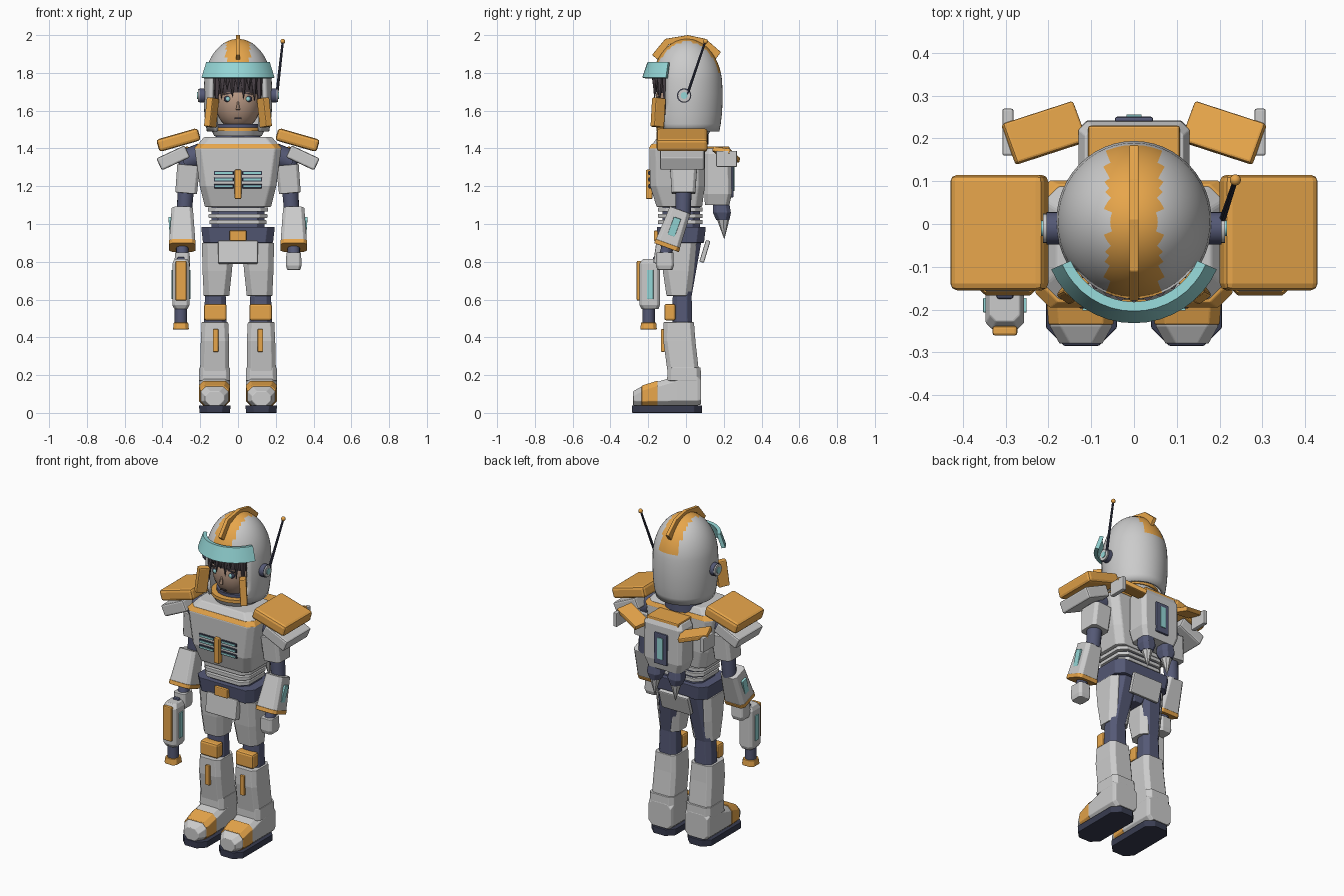
import bpy, bmesh, math
from mathutils import Vector, Matrix, Euler

COL = {'orange': (0.8, 0.38, 0.07), 'teal': (0.3, 0.68, 0.68), 'blue': (0.09, 0.1, 0.18),
       'dark': (0.04, 0.045, 0.08), 'skin': (0.5, 0.33, 0.24), 'hair': (0.07, 0.055, 0.065)}
MATS = {}
for key, rgb in COL.items():
    MATS[key] = bpy.data.materials.new(key)
    MATS[key].diffuse_color = (*rgb, 1)
R = math.radians


def finish(name, bm, mat=None, loc=(0, 0, 0), rot=(0, 0, 0), bevel=0, smooth=False):
    bmesh.ops.recalc_face_normals(bm, faces=bm.faces)
    bm.transform(Matrix.Translation(loc) @ Euler([R(a) for a in rot]).to_matrix().to_4x4())
    me = bpy.data.meshes.new(name)
    bm.to_mesh(me)
    bm.free()
    ob = bpy.data.objects.new(name, me)
    bpy.context.collection.objects.link(ob)
    if mat:
        me.materials.append(MATS[mat])
    if bevel:
        m = ob.modifiers.new('bevel', 'BEVEL')
        m.width, m.segments = bevel, 2
    if smooth:
        bpy.ops.object.select_all(action='DESELECT')
        ob.select_set(True)
        bpy.context.view_layer.objects.active = ob
        bpy.ops.object.shade_smooth_by_angle(angle=R(35))
    return ob


def box(name, loc, size, mat=None, rot=(0, 0, 0), bevel=0.006):
    bm = bmesh.new()
    bmesh.ops.create_cube(bm, size=1, matrix=Matrix.Diagonal((*size, 1)))
    return finish(name, bm, mat, loc, rot, bevel)


def loft(name, secs, mat=None, c=0.02, loc=(0, 0, 0), rot=(0, 0, 0), bevel=0.003):
    # sections (x, y, z, width, depth) with chamfered corners
    bm = bmesh.new()
    rings = []
    for x, y, z, w, d in secs:
        a, b = w / 2, d / 2
        pts = [(a, b - c), (a - c, b), (c - a, b), (-a, b - c), (-a, c - b), (c - a, -b), (a - c, -b), (a, c - b)]
        rings.append([bm.verts.new((x + p, y + q, z)) for p, q in pts])
    for r0, r1 in zip(rings, rings[1:]):
        for i in range(8):
            bm.faces.new((r0[i], r0[i - 1], r1[i - 1], r1[i]))
    bm.faces.new(rings[0])
    bm.faces.new(rings[-1])
    return finish(name, bm, mat, loc, rot, bevel)


def tube(name, p, q, r1, r2=None, mat=None, n=24):
    p, q = Vector(p), Vector(q)
    bm = bmesh.new()
    bmesh.ops.create_cone(bm, cap_ends=True, segments=n, radius1=r1, radius2=r1 if r2 is None else r2,
                          depth=(q - p).length)
    bm.transform(Matrix.Translation((p + q) / 2) @ (q - p).to_track_quat('Z', 'Y').to_matrix().to_4x4())
    return finish(name, bm, mat, smooth=n > 8)


def ball(name, loc, radii, mat=None):
    bm = bmesh.new()
    bmesh.ops.create_uvsphere(bm, u_segments=24, v_segments=16, radius=1, matrix=Matrix.Diagonal((*radii, 1)))
    return finish(name, bm, mat, loc, smooth=True)


# helmet shell: revolved dome with face opening and painted stripe
bm = bmesh.new()
prof = [(0.165, 1.49), (0.172, 1.53), (0.178, 1.58), (0.181, 1.64), (0.182, 1.69), (0.18, 1.73)]
prof += [(0.18 * math.cos(R(a)), 1.73 + 0.25 * math.sin(R(a))) for a in range(9, 88, 7)]
rings = [[bm.verts.new((r * math.cos(math.tau * i / 48), 0.005 + r * 1.04 * math.sin(math.tau * i / 48), z))
          for i in range(48)] for r, z in prof]
for a, b in zip(rings, rings[1:]):
    for i in range(48):
        bm.faces.new((a[i - 1], a[i], b[i], b[i - 1]))
bm.faces.new(rings[-1])
cut = [f for f in bm.faces if f.calc_center_median().y < -0.115 and f.calc_center_median().z < 1.79]
bmesh.ops.delete(bm, geom=cut, context='FACES')
helmet = finish('helmet_shell', bm, smooth=True)
helmet.data.materials.append(None)
helmet.data.materials.append(MATS['orange'])
for f in helmet.data.polygons:
    if abs(f.center.x) < 0.062 and f.center.z > 1.79:
        f.material_index = 1
sol = helmet.modifiers.new('thickness', 'SOLIDIFY')
sol.thickness = 0.02
sol.offset = -1

# helmet crest fin
bm = bmesh.new()
outer = [(-0.18, 1.895), (-0.11, 1.98), (0.01, 2.0), (0.105, 1.98), (0.185, 1.91)]
inner = [(0.155, 1.87), (0.09, 1.95), (0.0, 1.965), (-0.09, 1.95), (-0.15, 1.87)]
f = bm.faces.new([bm.verts.new((-0.011, y, z)) for y, z in outer + inner])
g = bmesh.ops.extrude_face_region(bm, geom=[f])['geom']
bmesh.ops.translate(bm, vec=(0.022, 0, 0), verts=[v for v in g if isinstance(v, bmesh.types.BMVert)])
finish('helmet_crest', bm, 'orange', bevel=0.003)

# raised visor: flared arc band
bm = bmesh.new()
rows = []
for i in range(17):
    a = R(-66 + 132 * i / 16)
    rows.append([bm.verts.new((r * math.sin(a), -0.02 - r * math.cos(a), z))
                 for r, z in ((0.19, 1.77), (0.212, 1.775), (0.184, 1.857), (0.162, 1.855))])
for a, b in zip(rows, rows[1:]):
    for i in range(4):
        bm.faces.new((a[i - 1], a[i], b[i], b[i - 1]))
bm.faces.new(rows[0])
bm.faces.new(rows[-1])
finish('visor', bm, 'teal', smooth=True)

# head, hair and facial features
ball('head', (0, -0.03, 1.66), (0.125, 0.13, 0.165), 'skin')
ball('hair_cap', (0, -0.02, 1.73), (0.138, 0.142, 0.125), 'hair')
for x, low in ((-0.115, 1.58), (-0.088, 1.66), (-0.058, 1.71), (-0.03, 1.67), (0.0, 1.70), (0.03, 1.66),
               (0.06, 1.71), (0.088, 1.65), (0.115, 1.58)):
    y = -0.03 - 0.14 * math.sqrt(1 - (x / 0.145) ** 2)
    tube('hair_lock', (x * 0.95, y + 0.01, 1.80), (x, y, low), 0.024, 0.001, 'hair', 5)
tube('nose', (0, -0.155, 1.65), (0, -0.166, 1.605), 0.004, 0.012, 'skin', 6)
box('mouth', (0, -0.143, 1.56), (0.035, 0.01, 0.006), 'hair', bevel=0)

# neck and collar
tube('neck', (0, 0, 1.42), (0, 0, 1.53), 0.12, mat='blue')
tube('collar_base', (0, -0.01, 1.465), (0, -0.01, 1.495), 0.125, 0.14)
tube('collar_ring', (0, -0.01, 1.493), (0, -0.01, 1.512), 0.145, mat='orange')

# torso
loft('chest', [(0, -0.035, 1.09, 0.35, 0.24), (0, -0.045, 1.2, 0.405, 0.29), (0, -0.047, 1.4, 0.46, 0.295),
               (0, -0.04, 1.46, 0.36, 0.22)], c=0.035, bevel=0.006)
loft('chest_band', [(0, -0.047, 1.4, 0.464, 0.3), (0, -0.045, 1.424, 0.425, 0.275)], 'orange', c=0.035)
box('chest_bar', (0, -0.195, 1.21), (0.036, 0.035, 0.155), 'orange')
loft('waist_core', [(0, -0.025, 0.98, 0.28, 0.2), (0, -0.025, 1.1, 0.28, 0.2)], 'blue', c=0.04)
for z, w in ((1.01, 0.3), (1.043, 0.31), (1.076, 0.32)):
    loft('waist_ring', [(0, -0.03, z - 0.011, w, 0.235), (0, -0.03, z + 0.011, w, 0.235)], c=0.04)
loft('belt', [(0, -0.025, 0.9, 0.37, 0.24), (0, -0.025, 0.985, 0.39, 0.26)], 'blue', c=0.04)
box('belt_buckle', (0, -0.155, 0.938), (0.09, 0.03, 0.055), 'orange')
loft('pelvis', [(0, -0.025, 0.79, 0.08, 0.12), (0, -0.025, 0.91, 0.2, 0.19)], 'blue')
box('front_hip_plate', (0, -0.145, 0.85), (0.21, 0.04, 0.12), rot=(-8, 0, 0))
box('rear_hip_plate', (0, 0.1, 0.855), (0.2, 0.025, 0.12), rot=(-17, 0, 0))

# backpack
loft('backpack', [(0, 0.165, 1.1, 0.22, 0.13), (0, 0.17, 1.16, 0.26, 0.145), (0, 0.17, 1.37, 0.26, 0.14),
                  (0, 0.165, 1.4, 0.23, 0.125)], c=0.02)
box('backpack_cap', (0, 0.165, 1.395), (0.215, 0.13, 0.03), 'orange')
box('backpack_panel', (0, 0.243, 1.235), (0.09, 0.016, 0.19), 'blue')
box('backpack_light', (0, 0.25, 1.24), (0.036, 0.012, 0.13), 'teal', bevel=0.002)

for s in (-1, 1):
    side = 'left_' if s > 0 else 'right_'
    # face and helmet side details
    ball(side + 'eye', (s * 0.053, -0.139, 1.662), (0.022, 0.014, 0.017), 'dark')
    ball(side + 'iris', (s * 0.053, -0.149, 1.662), (0.011, 0.007, 0.012), 'teal')
    box(side + 'brow', (s * 0.053, -0.146, 1.69), (0.05, 0.012, 0.007), 'hair', (0, s * 8, 0), 0)
    box(side + 'cheek_guard', (s * 0.14, -0.148, 1.59), (0.04, 0.065, 0.155), 'orange', (-6, s * -3, s * 35))
    tube(side + 'ear_disc', (s * 0.17, -0.01, 1.68), (s * 0.205, -0.01, 1.68), 0.038, mat='blue')
    tube(side + 'ear_rim', (s * 0.2, -0.01, 1.68), (s * 0.213, -0.01, 1.68), 0.034)
    tube(side + 'ear_light', (s * 0.2, -0.01, 1.68), (s * 0.217, -0.01, 1.68), 0.018, mat='teal')

    # chest vents
    for z in (1.2, 1.235, 1.27):
        box(side + 'vent_slot', (s * 0.075, -0.19, z), (0.105, 0.016, 0.022), 'dark', bevel=0.003)
        box(side + 'vent_light', (s * 0.075, -0.195, z), (0.092, 0.014, 0.01), 'teal', bevel=0)

    # shoulder and arm
    box(side + 'shoulder_pad', (s * 0.315, -0.02, 1.445), (0.228, 0.27, 0.068), 'orange', (0, s * 16, 0), 0.016)
    box(side + 'shoulder_under_pad', (s * 0.343, -0.02, 1.35), (0.165, 0.235, 0.07), None, (0, s * 25, 0), 0.01)
    tube(side + 'shoulder_joint', (s * 0.19, -0.02, 1.37), (s * 0.29, -0.02, 1.33), 0.06, mat='blue')
    tube(side + 'arm_core', (s * 0.265, -0.01, 1.36), (s * 0.285, -0.015, 1.05), 0.048, 0.04, 'blue', 16)
    loft(side + 'upper_arm', [(0, 0, -0.075, 0.115, 0.125), (0, 0, 0.075, 0.12, 0.145)], c=0.015,
         loc=(s * 0.268, -0.013, 1.238), rot=(0, s * -5, 0))
    fore = dict(loc=(s * 0.295, -0.065, 0.98), rot=(-20, 0, 0))
    loft(side + 'forearm', [(0, 0, -0.09, 0.138, 0.135), (0, 0, 0.1, 0.112, 0.115)], c=0.018, **fore)
    loft(side + 'cuff', [(0, 0, -0.112, 0.14, 0.138), (0, 0, -0.088, 0.142, 0.14)], 'orange', c=0.018, **fore)
    box(side + 'forearm_light', (s * 0.358, -0.062, 0.985), (0.014, 0.04, 0.1), 'teal', (-20, s * 4, 0), 0.003)
    tube(side + 'wrist', (s * 0.295, -0.09, 0.9), (s * 0.295, -0.112, 0.83), 0.032, mat='blue', n=16)
    loft(side + 'hand', [(s * 0.295, -0.112, 0.757, 0.07, 0.08), (s * 0.295, -0.112, 0.78, 0.082, 0.095),
                         (s * 0.295, -0.112, 0.85, 0.078, 0.09)], c=0.012)

    # leg
    loft(side + 'leg_core', [(s * 0.12, -0.02, 0.46, 0.12, 0.105), (s * 0.12, -0.02, 0.62, 0.11, 0.1),
                             (s * 0.088, 0.01, 0.9, 0.13, 0.14)], 'blue', c=0.025)
    loft(side + 'thigh_armor', [(s * 0.114, -0.038, 0.62, 0.135, 0.13), (s * 0.11, -0.04, 0.75, 0.155, 0.165),
                                (s * 0.105, -0.04, 0.9, 0.172, 0.19)], c=0.03)
    box(side + 'knee_pad', (s * 0.12, -0.085, 0.533), (0.12, 0.06, 0.088), 'orange', (0, 0, 0), 0.012)
    loft(side + 'shin_armor', [(s * 0.124, -0.01, 0.18, 0.155, 0.165), (s * 0.122, -0.035, 0.38, 0.15, 0.17),
                               (s * 0.122, -0.038, 0.48, 0.14, 0.16)], c=0.022)
    box(side + 'shin_strip', (s * 0.118, -0.122, 0.383), (0.028, 0.02, 0.12), 'orange', bevel=0.003)
    loft(side + 'ankle_cuff', [(s * 0.124, -0.01, 0.17, 0.166, 0.18), (s * 0.124, -0.01, 0.24, 0.162, 0.175)], c=0.022)
    foot = dict(c=0.025, loc=(s * 0.124, 0, 0), rot=(90, 0, 0))
    loft(side + 'boot', [(0, 0.12, -0.08, 0.15, 0.15), (0, 0.127, -0.06, 0.165, 0.175),
                         (0, 0.117, 0.05, 0.165, 0.155), (0, 0.103, 0.14, 0.162, 0.13),
                         (0, 0.087, 0.24, 0.145, 0.1), (0, 0.077, 0.28, 0.1, 0.075)], **foot)
    loft(side + 'boot_band', [(0, 0.104, 0.15, 0.166, 0.134), (0, 0.09, 0.235, 0.152, 0.108)], 'orange', **foot)
    loft(side + 'sole', [(s * 0.123, -0.1, 0, 0.162, 0.37), (s * 0.123, -0.1, 0.04, 0.166, 0.37)], 'dark', c=0.042)

    # backpack wing and thruster
    box(side + 'wing', (s * 0.21, 0.213, 1.368), (0.18, 0.1, 0.028), 'orange', (-8, s * -16, s * -18))
    box(side + 'wing_fin', (s * 0.295, 0.215, 1.345), (0.026, 0.11, 0.085), bevel=0.005)
    loft(side + 'thruster', [(s * 0.07, 0.195, 1.02, 0.065, 0.07), (s * 0.07, 0.19, 1.06, 0.09, 0.095),
                             (s * 0.07, 0.185, 1.12, 0.075, 0.085)], 'blue')
    tube(side + 'thruster_cone', (s * 0.07, 0.197, 1.025), (s * 0.07, 0.203, 0.92), 0.033, 0.001, n=8)

# antenna
tube('antenna', (0.205, 0.005, 1.68), (0.237, 0.102, 1.965), 0.008, 0.006, 'dark', 10)
ball('antenna_tip', (0.237, 0.103, 1.967), (0.013, 0.013, 0.013), 'orange')

# hand-held blaster pointing down
gx = -0.302
loft('blaster_body', [(gx, -0.19, 0.55, 0.07, 0.09), (gx, -0.192, 0.57, 0.09, 0.108),
                      (gx, -0.192, 0.79, 0.09, 0.108), (gx, -0.185, 0.815, 0.07, 0.085)], c=0.015)
box('blaster_front_panel', (gx, -0.25, 0.7), (0.058, 0.022, 0.21), 'orange')
for s in (-1, 1):
    box('blaster_light', (gx + s * 0.045, -0.19, 0.68), (0.012, 0.034, 0.155), 'teal', bevel=0.002)
box('blaster_grip', (gx, -0.135, 0.8), (0.04, 0.08, 0.05), 'blue')
tube('blaster_barrel', (gx, -0.198, 0.47), (gx, -0.198, 0.56), 0.033, mat='blue', n=12)
loft('blaster_muzzle', [(gx, -0.198, 0.442, 0.084, 0.088), (gx, -0.198, 0.478, 0.076, 0.08)], 'orange', c=0.018)
